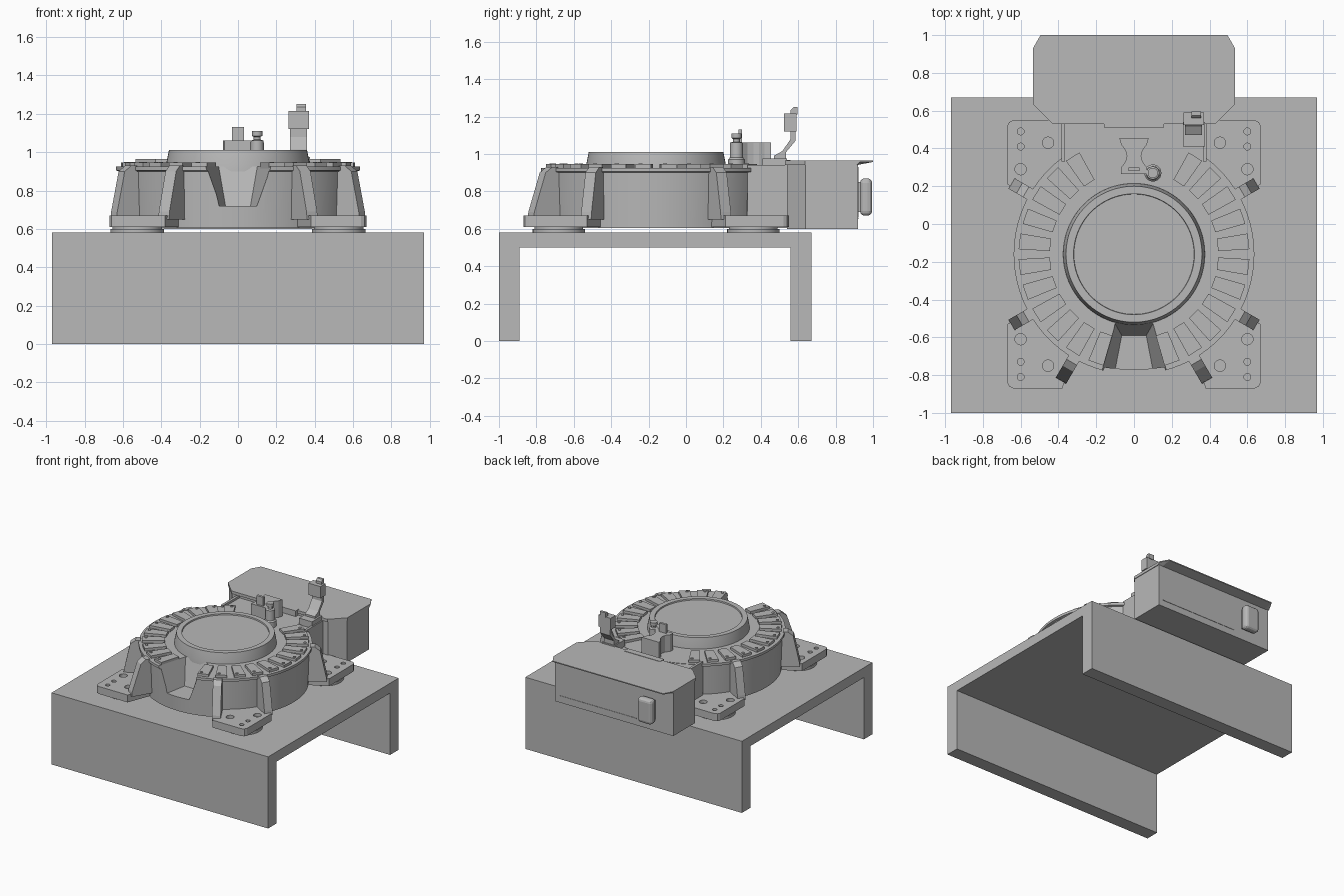
import bpy, bmesh, math
from mathutils import Matrix, Vector

old = bpy.data.objects.get("Cube")
if old:
    bpy.data.objects.remove(old, do_unlink=True)

CY = -0.16            # centre of the round drum in y
MIRROR = [(sx, sy) for sx in (1, -1) for sy in (1, -1)]

grey = bpy.data.materials.new("plain grey")
grey.use_nodes = True
grey.diffuse_color = (0.48, 0.48, 0.48, 1)
grey.node_tree.nodes["Principled BSDF"].inputs["Base Color"].default_value = (0.48, 0.48, 0.48, 1)


def make(name, bm, smooth=False):
    bmesh.ops.recalc_face_normals(bm, faces=bm.faces)
    mesh = bpy.data.meshes.new(name)
    bm.to_mesh(mesh)
    bm.free()
    mesh.materials.append(grey)
    ob = bpy.data.objects.new(name, mesh)
    bpy.context.collection.objects.link(ob)
    if smooth:
        activate(ob)
        bpy.ops.object.shade_smooth_by_angle(angle=math.radians(35))
    return ob


def activate(ob):
    bpy.ops.object.select_all(action='DESELECT')
    ob.select_set(True)
    bpy.context.view_layer.objects.active = ob


def loft(bm, rings):
    """Closed solid through rings of equal point count."""
    loops = [[bm.verts.new(p) for p in ring] for ring in rings]
    for a, b in zip(loops, loops[1:]):
        for i in range(len(a)):
            j = (i + 1) % len(a)
            bm.faces.new((a[i], a[j], b[j], b[i]))
    bm.faces.new(loops[0])
    bm.faces.new(loops[-1])


def prism(bm, pts, lo, hi, axis='z'):
    """Flat outline extruded along z (x, y points) or x (y, z points)."""
    place = (lambda p, h: (p[0], p[1], h)) if axis == 'z' else (lambda p, h: (h, p[0], p[1]))
    loft(bm, [[place(p, h) for p in pts] for h in (lo, hi)])


def box(bm, x0, x1, y0, y1, z0, z1):
    prism(bm, [(x0, y0), (x1, y0), (x1, y1), (x0, y1)], z0, z1)


def lathe(bm, profile, x, y, n=96):
    """Turned solid from (radius, z) points."""
    turn = [2 * math.pi * i / n for i in range(n)]
    loft(bm, [[(x + r * math.cos(t), y + r * math.sin(t), z) for t in turn] for r, z in profile])


def solid(name, fn, *args, smooth=False, **kw):
    bm = bmesh.new()
    fn(bm, *args, **kw)
    return make(name, bm, smooth)


def cut(ob, cutter):
    mod = ob.modifiers.new("cut", 'BOOLEAN')
    mod.operation = 'DIFFERENCE'
    mod.solver = 'EXACT'
    mod.object = cutter
    activate(ob)
    bpy.ops.object.modifier_apply(modifier=mod.name)


def bevel(ob, width, segments=3):
    mod = ob.modifiers.new("round", 'BEVEL')
    mod.width, mod.segments = width, segments
    activate(ob)
    bpy.ops.object.modifier_apply(modifier=mod.name)


# Table: a flat top folded down at front and back
solid("table", prism, [(-1, 0), (-0.89, 0), (-0.89, 0.5), (0.56, 0.5), (0.56, 0),
                       (0.67, 0), (0.67, 0.58), (-1, 0.58)], -0.97, 0.97, axis='x')

# Drum with a rim, plus the tapered notch at its front
drum = solid("drum", lathe, [(0.61, 0.605), (0.62, 0.9), (0.637, 0.905), (0.637, 0.925)],
             0, CY, smooth=True)
notch = solid("notch_cutter", loft, [
    [(-0.065, -0.59, 0.72), (0.065, -0.59, 0.72), (0.115, -0.85, 0.72), (-0.115, -0.85, 0.72)],
    [(-0.105, -0.52, 0.95), (0.105, -0.52, 0.95), (0.2, -0.85, 0.95), (-0.2, -0.85, 0.95)]])
cut(drum, notch)
bpy.data.objects.remove(notch, do_unlink=True)

# Raised hub with a shallow dished top
solid("hub", lathe, [(0.377, 0.9), (0.374, 0.94), (0.36, 1.01), (0.32, 1.01), (0.318, 1.0)],
      0, CY, smooth=True)

# Ring of small tiles, each with a screw
bm = bmesh.new()
screws = bmesh.new()
for k in range(11):
    for side in (1, -1):
        a = math.radians(-90 + side * (k + 1.5) * 360 / 28)
        out, across = Vector((math.cos(a), math.sin(a))), Vector((-math.sin(a), math.cos(a)))
        c = Vector((0, CY))
        prism(bm, [c + out * r + across * w for r, w in
                   ((0.445, -0.033), (0.61, -0.042), (0.61, 0.042), (0.445, 0.033))], 0.915, 0.945)
        p = c + out * 0.585 - across * 0.018
        lathe(screws, [(0.011, 0.94), (0.011, 0.95)], p.x, p.y, 12)
make("ring_tiles", bm)
make("tile_screws", screws, True)

# Foot plates with bolt holes, and the round pads beneath them
for sx, sy in MIRROR:
    tag = ("back" if sy > 0 else "front") + ("_left" if sx > 0 else "_right")
    place = lambda x, y: (sx * x, CY + sy * y)
    outline = [(0.38, 0.71), (0.64, 0.71), (0.66, 0.70), (0.67, 0.68), (0.67, 0.37),
               (0.5, 0.28), (0.3, 0.5)]
    plate = solid(tag + "_foot_plate", prism, [place(*p) for p in outline], 0.61, 0.67)
    holes = bmesh.new()
    for x, y, r in ((0.455, 0.59, 0.03), (0.60, 0.45, 0.03), (0.60, 0.57, 0.018), (0.60, 0.65, 0.018)):
        lathe(holes, [(r, 0.645), (r, 0.7)], *place(x, y), 20)
    cutter = make("hole_cutter", holes)
    cut(plate, cutter)
    bpy.data.objects.remove(cutter, do_unlink=True)
    solid(tag + "_foot_pad", lathe, [(0.14, 0.58), (0.14, 0.6), (0.13, 0.6), (0.13, 0.62)],
          *place(0.525, 0.52), 40, smooth=True)

# Sloping ribs bracing the drum against the foot plates
bm = bmesh.new()
for angle, foot in ((-60, 0.775), (-30, 0.75), (30, 0.75), (-150, 0.75), (-120, 0.775), (150, 0.75)):
    rib = bmesh.new()
    prism(rib, [(0.55, 0.65), (foot, 0.65), (foot - 0.005, 0.69), (0.70, 0.9), (0.66, 0.93), (0.625, 0.93),
                (0.625, 0.9), (0.55, 0.9)], -0.032, 0.032, axis='x')
    turn = Matrix.Translation((0, CY, 0)) @ Matrix.Rotation(math.radians(angle - 90), 4, 'Z')
    bmesh.ops.transform(rib, matrix=turn, verts=rib.verts)
    tmp = bpy.data.meshes.new("rib")
    rib.to_mesh(tmp)
    rib.free()
    bm.from_mesh(tmp)
    bpy.data.meshes.remove(tmp)
make("drum_ribs", bm)

# Neck joining the drum to the cabinet, with raised side rails
solid("neck", box, -0.375, 0.375, 0.1, 0.56, 0.605, 0.922)
for sx in (1, -1):
    solid("neck_rail", box, *sorted((sx * 0.365, sx * 0.385)), 0.33, 0.55, 0.62, 0.94)

# Cabinet with chamfered front corners and an overhanging lid
solid("cabinet", prism, [(-0.43, 0.54), (0.43, 0.54), (0.53, 0.64), (0.53, 0.92),
                         (-0.53, 0.92), (-0.53, 0.64)], 0.6, 0.95)
lid = [(-0.43, 0.53), (0.43, 0.53), (0.535, 0.635)]
back = [(0.535, 0.93), (0.495, 1.0), (-0.495, 1.0), (-0.535, 0.93), (-0.535, 0.635)]
under = [(0.535, 0.915), (0.495, 0.92), (-0.495, 0.92), (-0.535, 0.915), (-0.535, 0.635)]
solid("cabinet_lid", loft, [[(x, y, 0.942) for x, y in lid + under],
                            [(x, y, 0.957) for x, y in lid + back],
                            [(x, y, 0.965) for x, y in lid + back]])
solid("lid_bracket", box, -0.16, 0.16, 0.51, 0.56, 0.9, 0.968)

# Back panel seams and the rounded handle
bm = bmesh.new()
box(bm, -0.2, 0.49, 0.919, 0.923, 0.652, 0.657)
box(bm, 0.08, 0.085, 0.919, 0.923, 0.66, 0.93)
make("panel_seams", bm)
handle = solid("handle", box, -0.385, -0.255, 0.93, 0.995, 0.67, 0.87)
bevel(handle, 0.025)
solid("handle_base", box, -0.37, -0.27, 0.91, 0.94, 0.69, 0.85)

# Waisted clamp block and its upright plate
side = [(0.078, 0.455), (0.068, 0.42), (0.045, 0.39), (0.038, 0.36), (0.045, 0.33), (0.068, 0.3), (0.07, 0.265)]
solid("clamp_block", prism, side + [(-x, y) for x, y in reversed(side)], 0.91, 1.06)
solid("clamp_plate", box, -0.03, 0.03, 0.28, 0.3, 1.0, 1.13)

# Turned knob beside the clamp
solid("knob", lathe, [(0.045, 0.91), (0.045, 0.97), (0.036, 0.98), (0.034, 1.06), (0.018, 1.065),
                      (0.018, 1.08), (0.027, 1.085), (0.027, 1.11)], 0.1, 0.27, 24, smooth=True)

# Cranked sensor arm
solid("arm_base", box, 0.26, 0.375, 0.41, 0.54, 0.91, 0.975)
solid("arm", prism, [(0.47, 0.97), (0.535, 0.97), (0.535, 1.01), (0.585, 1.07), (0.585, 1.13),
                     (0.56, 1.13), (0.56, 1.08), (0.515, 1.015), (0.47, 0.99)], 0.27, 0.36, axis='x')
solid("arm_head", box, 0.262, 0.37, 0.525, 0.59, 1.12, 1.215)
solid("arm_tip", prism, [(0.56, 1.21), (0.595, 1.21), (0.595, 1.25), (0.575, 1.25), (0.56, 1.235)],
      0.305, 0.355, axis='x')
